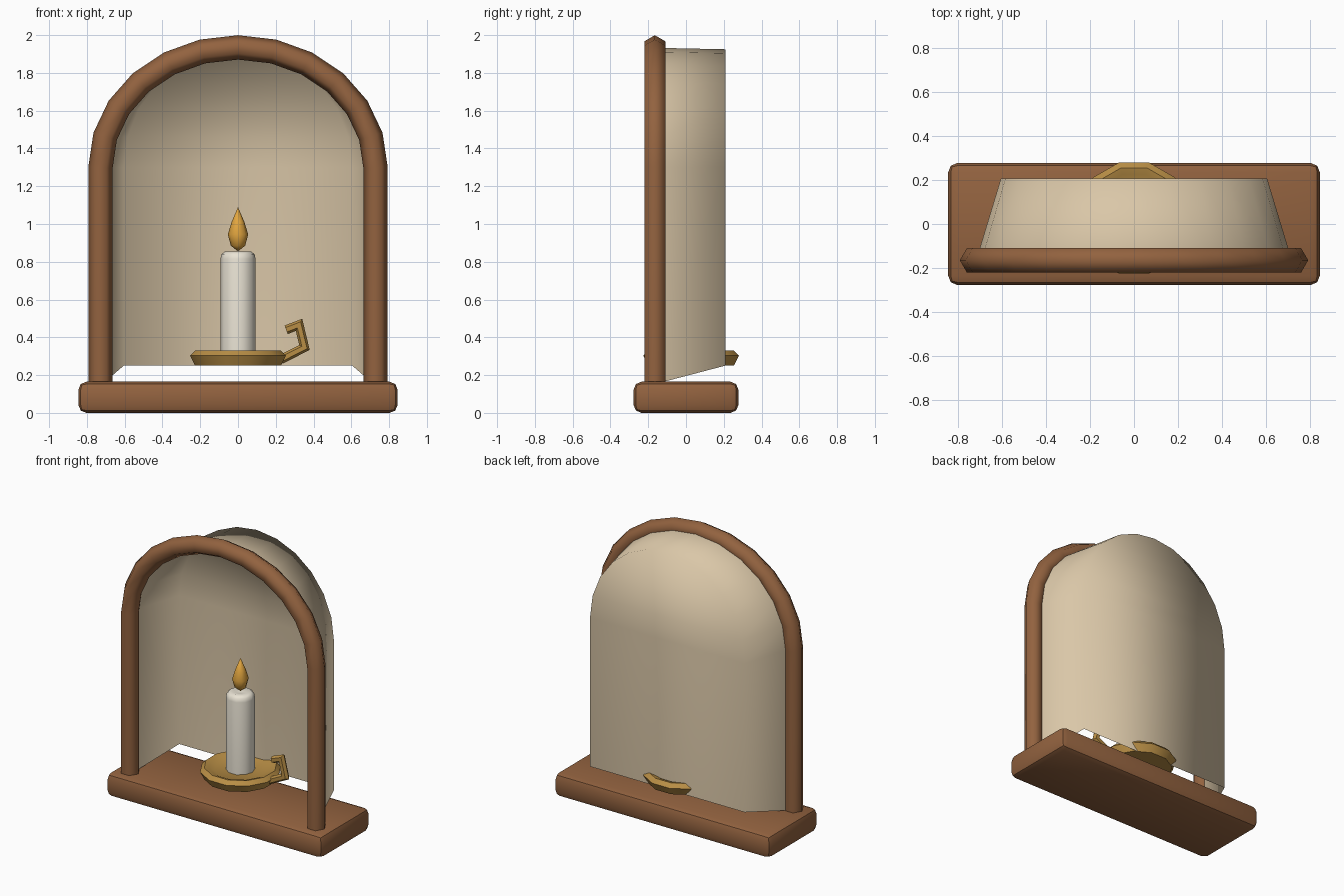
import bpy, bmesh, math
from mathutils import Vector

if "Cube" in bpy.data.objects:
    bpy.data.objects.remove(bpy.data.objects["Cube"])

CY = 0.027  # depth position of the candle group


def material(name, r, g, b):
    m = bpy.data.materials.new(name)
    m.diffuse_color = (r, g, b, 1)
    m.use_nodes = True
    m.node_tree.nodes["Principled BSDF"].inputs["Base Color"].default_value = m.diffuse_color
    return m


WOOD = material("wood", 0.29, 0.123, 0.05)
CREAM = material("cream", 0.70, 0.57, 0.39)
WAX = material("wax", 0.82, 0.77, 0.66)
BRASS = material("brass", 0.48, 0.27, 0.06)
FLAME = material("flame_orange", 0.76, 0.38, 0.05)


def finish(name, bm, mat, angle=None, recalc=True):
    if recalc:
        bmesh.ops.recalc_face_normals(bm, faces=bm.faces)
    me = bpy.data.meshes.new(name)
    bm.to_mesh(me)
    bm.free()
    me.materials.append(mat)
    if angle:
        me.shade_smooth()
        me.set_sharp_from_angle(angle=math.radians(angle))
    ob = bpy.data.objects.new(name, me)
    bpy.context.collection.objects.link(ob)
    return ob


def bridge(bm, rings):
    for a, b in zip(rings, rings[1:]):
        n = len(a)
        for i in range(n):
            j = (i + 1) % n
            bm.faces.new((a[i], a[j], b[j], b[i]))
    bm.faces.new(rings[0][::-1])
    bm.faces.new(rings[-1])


def lathe(name, profile, n, mat, angle, phase=0.5):
    """Turn (radius, z) points about the candle axis, capped at both ends."""
    bm = bmesh.new()
    rings = []
    for r, z in profile:
        angles = [math.tau * (i + phase) / n for i in range(n)]
        rings.append([bm.verts.new((r * math.cos(t), CY + r * math.sin(t), z)) for t in angles])
    bridge(bm, rings)
    bmesh.ops.remove_doubles(bm, verts=bm.verts, dist=0.0005)
    return finish(name, bm, mat, angle)


def tube(name, path, y, radius, n, mat, angle, phase=0.0):
    """Sweep an n-sided section along (x, z) points with mitred joints."""
    pts = [Vector(p) for p in path]
    bm = bmesh.new()
    rings = []
    for i, p in enumerate(pts):
        d0 = (p - pts[i - 1]).normalized() if i else (pts[1] - p).normalized()
        d1 = (pts[i + 1] - p).normalized() if i < len(pts) - 1 else d0
        t = (d0 + d1).normalized()
        side = Vector((t.y, -t.x)) / t.dot(d0)
        ring = []
        for k in range(n):
            a = math.tau * (k + phase) / n
            q = p + side * radius * math.cos(a)
            ring.append(bm.verts.new((q.x, y + radius * math.sin(a), q.y)))
        rings.append(ring)
    bridge(bm, rings)
    return finish(name, bm, mat, angle)


def arch(half_width, bottom, spring, top, steps=12):
    pts = [(half_width, bottom)]
    for i in range(steps + 1):
        t = math.pi * i / steps
        pts.append((half_width * math.cos(t), spring + (top - spring) * math.sin(t)))
    return pts + [(-half_width, bottom)]


# base plinth with softened edges
bm = bmesh.new()
bmesh.ops.create_cube(bm, size=1)
for v in bm.verts:
    v.co = (v.co.x * 1.69, v.co.y * 0.555, (v.co.z + 0.5) * 0.165)
bmesh.ops.bevel(bm, geom=list(bm.edges), offset=0.042, segments=2, profile=0.5, affect='EDGES')
finish("base", bm, WOOD, 30)

# hexagonal arched front frame
tube("arch_frame", arch(0.728, 0.15, 1.3, 1.935), -0.165, 0.064, 6, WOOD, 70)

# tapering alcove: side walls, roof and flat back, open at front and bottom
bm = bmesh.new()
front = [bm.verts.new((x, -0.125, z)) for x, z in arch(0.706, 0.163, 1.3, 1.932)]
back = [bm.verts.new((x, 0.208, z)) for x, z in arch(0.605, 0.25, 1.3, 1.925)]
last = len(front) - 1
for i in range(last):
    bm.faces.new((front[i], front[i + 1], back[i + 1], back[i]))
for i in range(last // 2):
    j = last - i
    if j - i > 2:
        bm.faces.new((back[i], back[i + 1], back[j - 1], back[j]))
    else:
        bm.faces.new((back[i], back[i + 1], back[j]))
finish("alcove_shell", bm, CREAM, 180)

# brass dish with a raised rim
lathe("candle_dish", [(0.235, 0.25), (0.262, 0.303), (0.235, 0.33), (0.205, 0.322),
                      (0.17, 0.305)], 12, BRASS, 60)

# angular finger handle
tube("dish_handle", [(0.225, 0.282), (0.352, 0.346), (0.323, 0.466), (0.255, 0.44)],
     CY, 0.024, 6, BRASS, 40)

# candle
lathe("candle", [(0.093, 0.29), (0.093, 0.815), (0.088, 0.84), (0.068, 0.855), (0.02, 0.845)],
      10, WAX, 60, 0.0)

# flame
lathe("flame", [(0.003, 0.858), (0.038, 0.885), (0.054, 0.945), (0.034, 1.01), (0.001, 1.087)],
      8, FLAME, 70, 0.0)
